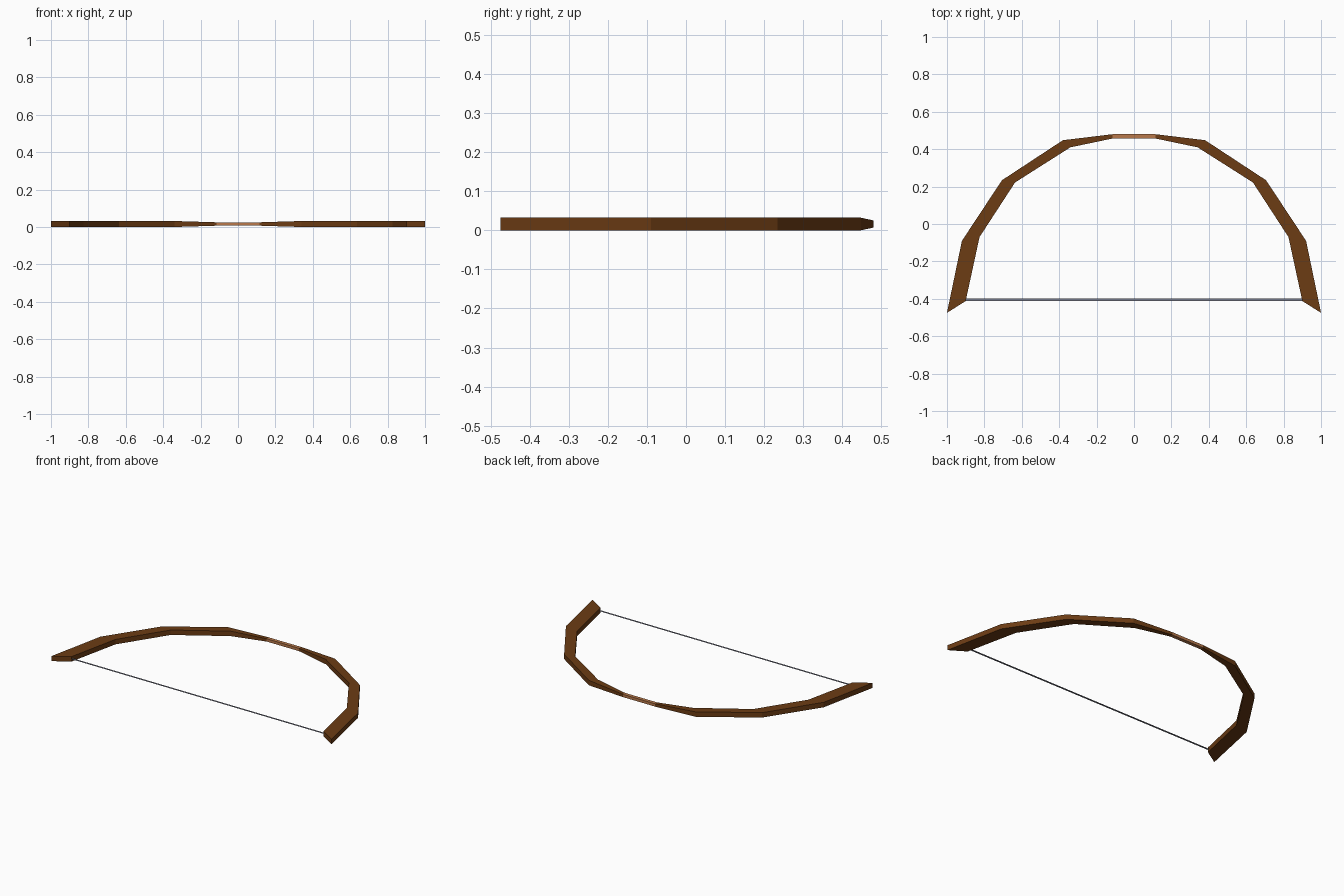
import bpy, bmesh

if "Cube" in bpy.data.objects:
    bpy.data.objects.remove(bpy.data.objects["Cube"])


def material(name, rgb):
    m = bpy.data.materials.new(name)
    m.diffuse_color = (*rgb, 1)
    m.use_nodes = True
    m.node_tree.nodes["Principled BSDF"].inputs["Base Color"].default_value = m.diffuse_color
    return m


wood = material("dark wood", (0.150, 0.045, 0.007))
leather = material("tan grip", (0.48, 0.19, 0.07))
cord = material("grey cord", (0.22, 0.23, 0.29))

H = 0.032
# right half stations: outer x, outer y, inner x, inner y, z inset
half = [(0.115, 0.48, 0.115, 0.457, 0.007),
        (0.38, 0.448, 0.340, 0.41, 0),
        (0.706, 0.234, 0.636, 0.222, 0),
        (0.92, -0.09, 0.826, -0.07, 0),
        (1.0, -0.475, 0.90, -0.412, 0)]


def make(name, build, mat):
    bm = bmesh.new()
    build(bm)
    bmesh.ops.recalc_face_normals(bm, faces=bm.faces)
    me = bpy.data.meshes.new(name)
    bm.to_mesh(me)
    bm.free()
    me.materials.append(mat)
    ob = bpy.data.objects.new(name, me)
    bpy.context.collection.objects.link(ob)
    return ob


def sweep(stations):
    # rectangular sections joined into a flat-faced bar with end caps
    def build(bm):
        rings = [[bm.verts.new(p) for p in ((ox, oy, i), (ox, oy, H - i),
                                            (ix, iy, H - i), (ix, iy, i))]
                 for ox, oy, ix, iy, i in stations]
        for a, b in zip(rings, rings[1:]):
            for k in range(4):
                n = (k + 1) % 4
                bm.faces.new((a[k], a[n], b[n], b[k]))
        bm.faces.new(rings[0])
        bm.faces.new(rings[-1])
    return build


def mirrored(s, side):
    return (s[0] * side, s[1], s[2] * side, s[3], s[4])


# curved limbs
for side, label in ((1, "right"), (-1, "left")):
    make(label + "_limb", sweep([mirrored(s, side) for s in half]), wood)

# centre grip
make("grip", sweep([mirrored(half[0], -1), half[0]]), leather)

# bowstring: thin flat ribbon between the tips
x, y, w, t = 0.902, -0.406, 0.0065, 0.0005
make("bowstring", sweep([(s * x, y + w, s * x, y - w, H / 2 - t)
                         for s in (-1, 1)]), cord)
